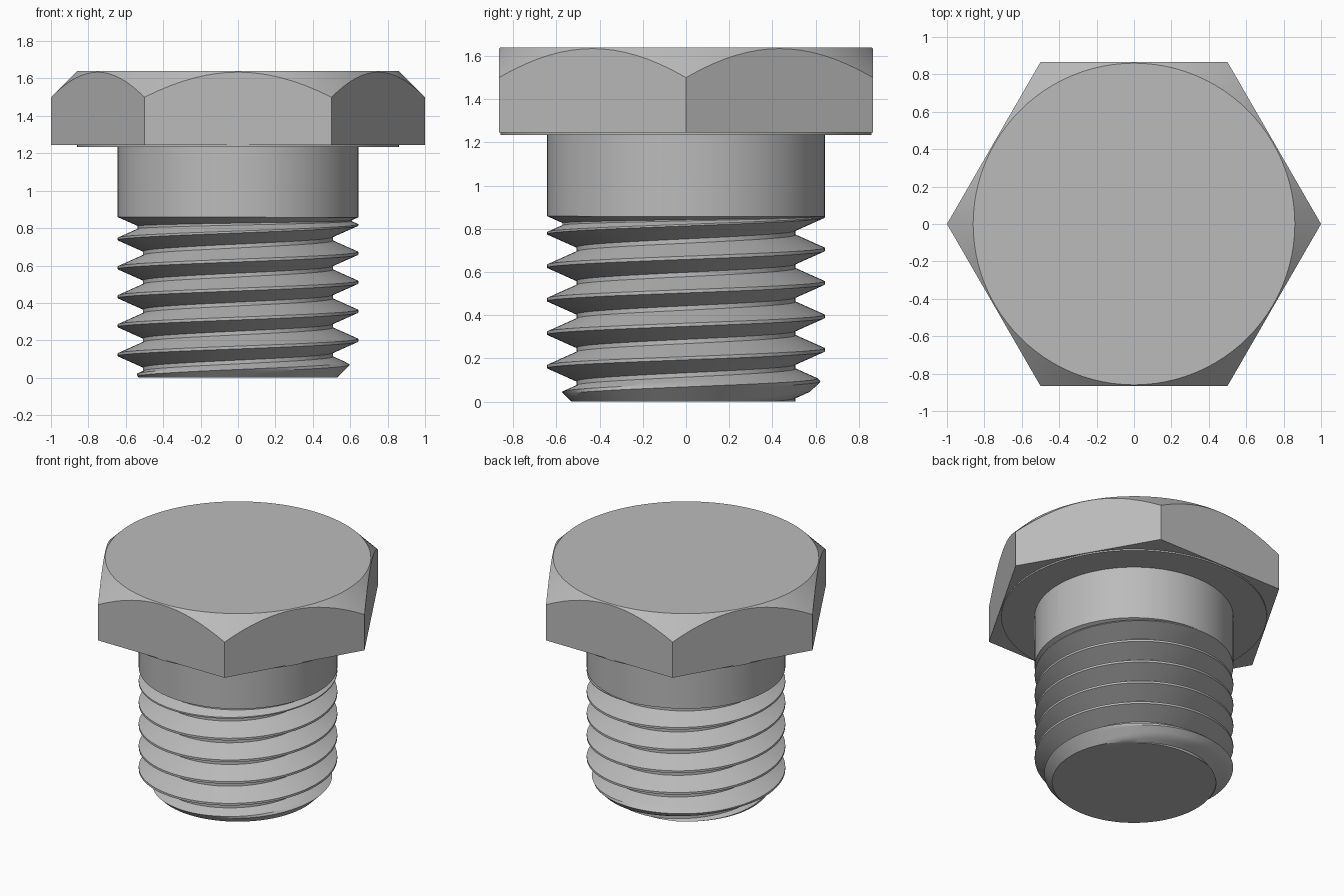
import bpy, bmesh, math

cube = bpy.data.objects.get("Cube")
if cube:
    bpy.data.objects.remove(cube, do_unlink=True)

steel = bpy.data.materials.new("steel_grey")
steel.use_nodes = True
GREY = (0.5, 0.5, 0.5, 1)
steel.diffuse_color = GREY
steel.node_tree.nodes["Principled BSDF"].inputs["Base Color"].default_value = GREY

SEG = 96


def finish(bm, name):
    bmesh.ops.remove_doubles(bm, verts=bm.verts, dist=1e-5)
    bmesh.ops.dissolve_degenerate(bm, dist=1e-6, edges=bm.edges)
    bmesh.ops.recalc_face_normals(bm, faces=bm.faces)
    mesh = bpy.data.meshes.new(name)
    bm.to_mesh(mesh)
    bm.free()
    mesh.materials.append(steel)
    obj = bpy.data.objects.new(name, mesh)
    bpy.context.collection.objects.link(obj)
    bpy.ops.object.select_all(action='DESELECT')
    obj.select_set(True)
    bpy.context.view_layer.objects.active = obj
    bpy.ops.object.shade_smooth_by_angle(angle=math.radians(25))
    return obj


def polar(bm, r, z, a):
    return bm.verts.new((r * math.cos(a), r * math.sin(a), z))


def skin(bm, columns):
    """Join neighbouring columns of vertices with quads."""
    for left, right in zip(columns, columns[1:]):
        for i in range(len(left) - 1):
            bm.faces.new((left[i], right[i], right[i + 1], left[i + 1]))


# Hex head with a conical chamfer on the upper corners
TOP, HEAD, FACE_R = 1.64, 1.245, 0.86
bm = bmesh.new()
cols = []
for i in range(SEG + 1):
    a = math.tau * i / SEG
    hex_r = math.cos(math.pi / 6) / math.cos(a % (math.pi / 3) - math.pi / 6)
    cols.append([polar(bm, hex_r, HEAD, a),
                 polar(bm, hex_r, TOP - (hex_r - FACE_R), a),
                 polar(bm, FACE_R, TOP, a)])
skin(bm, cols)
for row in (0, 2):
    bm.faces.new([c[row] for c in cols[:-1]])
finish(bm, "hex_head")

# Thin bearing face under the head
SHOULDER = 1.235
bm = bmesh.new()
cols = [[polar(bm, FACE_R, z, math.tau * i / SEG) for z in (SHOULDER, HEAD)]
        for i in range(SEG + 1)]
skin(bm, cols)
for row in (0, 1):
    bm.faces.new([c[row] for c in cols[:-1]])
finish(bm, "bearing_face")

# Shank with a helical groove that fades out below the plain neck
RADIUS, DEPTH, PITCH = 0.643, 0.135, 0.155
ROOT_Z, HALF, ROOT_HALF = 0.743, 0.07, 0.01
FADE_START, FADE_END = 0.3, 1.25
TURNS = range(-7, 3)
STEPS = 4
TIP_R = 0.53


def groove(turn):
    """Section points (r, z) of the groove at a number of turns."""
    f = (FADE_END - turn) / (FADE_END - FADE_START)
    f = max(0, min(1, f))
    z = ROOT_Z + PITCH * turn - 0.08 * (1 - f)
    deep = RADIUS - DEPTH * f
    return [(RADIUS, z - HALF * f), (deep, z - ROOT_HALF * f),
            (deep, z + ROOT_HALF * f), (RADIUS, z + HALF * f)]


def section(turn):
    """Whole side profile at one angle, cut at the tip and chamfered."""
    key = [p for n in TURNS for p in groove(n + turn)] + [(RADIUS, SHOULDER)]
    pts = []
    for p, q in zip(key, key[1:]):
        for k in range(STEPS):
            t = k / STEPS
            pts.append((p[0] + (q[0] - p[0]) * t, p[1] + (q[1] - p[1]) * t))
    pts.append(key[-1])
    first = next(i for i, p in enumerate(pts) if p[1] > 0)
    (r0, z0), (r1, z1) = pts[first - 1], pts[first]
    tip = (r0 + (r1 - r0) * -z0 / (z1 - z0), 0)
    pts[:first] = [tip] * first
    return [(min(r, TIP_R + z), min(z, SHOULDER)) for r, z in pts]


bm = bmesh.new()
cols = [[polar(bm, r, z, math.tau * i / SEG) for r, z in section(i / SEG)]
        for i in range(SEG + 1)]
skin(bm, cols)
for row in (0, -1):
    bm.faces.new([c[row] for c in cols[:-1]])
finish(bm, "threaded_shank")
